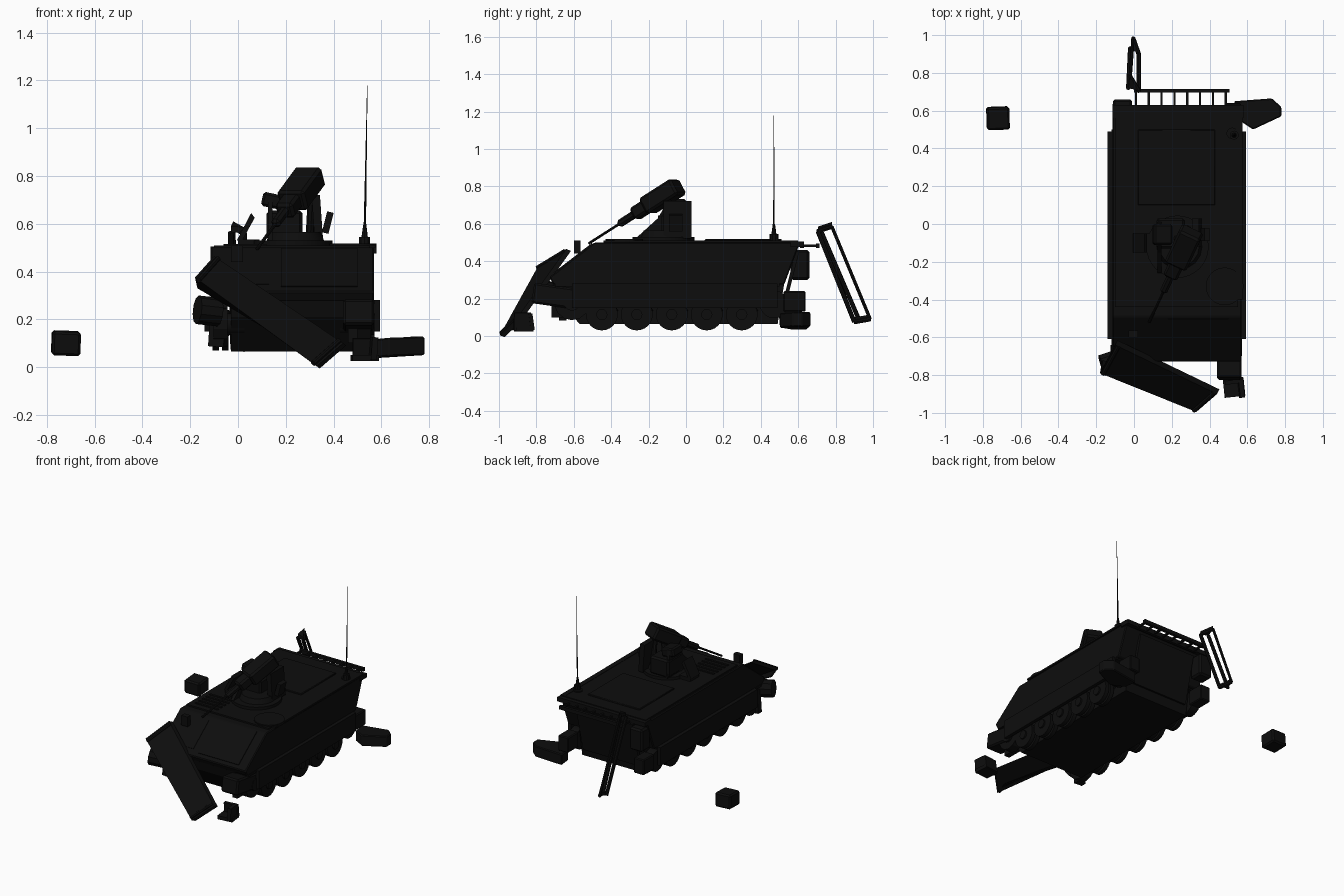
import bpy, bmesh, math
from mathutils import Vector, Matrix

cube = bpy.data.objects.get("Cube")
if cube:
    bpy.data.objects.remove(cube)

soot = bpy.data.materials.new("soot black")
soot.use_nodes = True
COLOUR = (0.004, 0.004, 0.004, 1)
soot.diffuse_color = COLOUR
soot.node_tree.nodes["Principled BSDF"].inputs["Base Color"].default_value = COLOUR
MID = 0.227  # centre line of the vehicle


def finish(name, bm, bevel=0):
    bmesh.ops.recalc_face_normals(bm, faces=bm.faces)
    mesh = bpy.data.meshes.new(name)
    bm.to_mesh(mesh)
    bm.free()
    mesh.materials.append(soot)
    ob = bpy.data.objects.new(name, mesh)
    bpy.context.collection.objects.link(ob)
    if bevel:
        mod = ob.modifiers.new("bevel", "BEVEL")
        mod.width = bevel
        mod.segments = 1
    return ob


def box(name, lo, hi, rot=(0, 0, 0), bevel=0):
    lo, hi = Vector(lo), Vector(hi)
    bm = bmesh.new()
    bmesh.ops.create_cube(bm, size=1)
    ob = finish(name, bm, bevel)
    ob.data.transform(Matrix.Diagonal((*(hi - lo), 1)))
    ob.location = (lo + hi) / 2
    ob.rotation_euler = [math.radians(a) for a in rot]
    return ob


def rod(name, a, b, r, r2=None, sides=8):
    a, b = Vector(a), Vector(b)
    bm = bmesh.new()
    bmesh.ops.create_cone(bm, cap_ends=True, segments=sides, radius1=r,
                          radius2=r if r2 is None else r2, depth=(b - a).length)
    ob = finish(name, bm)
    ob.location = (a + b) / 2
    ob.rotation_mode = "QUATERNION"
    ob.rotation_quaternion = (b - a).to_track_quat("Z", "Y")
    return ob


def prism(name, pts, offset, bevel=0):
    """Extrude a flat polygon of 3D points along an offset."""
    bm = bmesh.new()
    face = bm.faces.new([bm.verts.new(p) for p in pts])
    new = bmesh.ops.extrude_face_region(bm, geom=[face])["geom"]
    bmesh.ops.translate(bm, verts=[v for v in new if isinstance(v, bmesh.types.BMVert)],
                        vec=offset)
    return finish(name, bm, bevel)


def side_prism(name, profile, x0, x1, bevel=0):
    return prism(name, [(x0, y, z) for y, z in profile], (x1 - x0, 0, 0), bevel)


# Hull: wide upper body and narrow lower tub
side_prism("upper_hull", [(-.49, .5), (.61, .5), (.525, .275), (-.71, .275), (-.73, .315)],
           -.115, .57, .006)
side_prism("lower_hull", [(-.71, .28), (-.69, .21), (-.57, .065), (.49, .065), (.525, .28)],
           -.03, .48)
box("roof_plate", (-.1, -.44, .497), (.55, .6, .51))
box("rear_roof_lip", (-.115, .56, .475), (.58, .63, .505))
box("cargo_hatch", (.02, .1, .505), (.43, .5, .518), bevel=.004)
box("rear_ramp", (.0, .545, .12), (.45, .565, .46), rot=(-14, 0, 0))

# Glacis fittings
glacis = math.degrees(math.atan2(.185, .24))
box("engine_hatch", (.18, -.73, .402), (.5, -.47, .42), rot=(glacis, 0, 0))
box("driver_plate", (-.08, -.71, .402), (.13, -.49, .417), rot=(glacis, 0, 0))
for i in range(5):
    y = -.4 + i * .04
    box("grille_bar", (-.06, y, .505), (.12, y + .015, .516))
box("periscope", (-.03, -.6, .44), (.02, -.565, .51))

# Running gear on both sides
for s in (-1, 1):
    x = MID + s * .3
    edge = MID + s * .355
    box("side_skirt", (edge - .012, -.61, .15), (edge + .012, .49, .28))
    box("sponson_floor", (MID + s * .3 - .045, -.7, .265), (MID + s * .3 + .045, .5, .28))
    hub = .115 if s > 0 else .155
    for i in range(5):
        y = -.45 + i * .187
        for dx in (-.02, .02):
            rod("road_wheel", (x + dx - .014, y, hub), (x + dx + .014, y, hub), .085, sides=24)
        rod("wheel_hub", (x - .04, y, hub), (x + s * .045, y, hub), .03, sides=12)
        rod("suspension_arm", (MID + s * .25, y + .08, .15), (MID + s * .25, y, hub), .018)
        rod("axle", (MID + s * .2, y, hub), (x, y, hub), .018)
    rod("drive_sprocket", (x - .03, -.61, .18), (x + .03, -.61, .18), .095, sides=14)
    rod("sprocket_hub", (MID + s * .2, -.61, .18), (x + s * .045, -.61, .18), .045, sides=12)
    rod("idler_wheel", (x - .03, .47, .17), (x + .03, .47, .17), .075, sides=20)
    box("rear_bracket", (x - .04, .52, .13), (x + .04, .64, .24), bevel=.006)

# Displaced track parts at the front corners
box("front_left_fender", (.44, -.82, .16), (.57, -.6, .27), rot=(-8, 0, 0), bevel=.01)
box("front_left_drive", (.46, -.72, .1), (.5, -.6, .2))
rod("front_right_drive", (-.17, -.75, .24), (-.08, -.72, .23), .06, sides=10)
box("front_right_flap", (-.12, -.68, .085), (-.055, -.64, .25), rot=(0, 4, 0))

# Torn trim board leaning across the nose
board = [(-.18, -.79, .375), (-.1, -.64, .465), (.44, -.9, .1), (.33, -.995, .004)]
prism("trim_board", board, (.012, .025, -.01))
for t in (.03, .97):
    top = Vector(board[1]).lerp(Vector(board[2]), t)
    low = Vector(board[0]).lerp(Vector(board[3]), t)
    rod("board_rib", top, low, .012)
prism("board_fold", [(-.18, -.79, .375), (-.17, -.73, .33), (.335, -.93, .03), (.33, -.995, .004)],
      (.005, .01, .005))

# Turret ring, cupola and shields
rod("turret_ring", (.23, -.12, .5), (.23, -.12, .53), .165, sides=32)
rod("cupola", (.24, -.12, .53), (.24, -.12, .565), .12, .105, sides=16)
box("mount_base", (.12, -.13, .53), (.27, .03, .655), bevel=.012)
box("left_shield", (.315, -.12, .52), (.35, .03, .72), rot=(0, -4, 0))
box("shield_box", (.362, -.09, .56), (.39, -.02, .65), rot=(0, 14, 0))
side_prism("right_shield", [(-.26, .53), (.03, .53), (.0, .72), (-.1, .72), (-.15, .63)],
           .125, .145)
box("sight_box", (.1, -.11, .665), (.2, 0, .725), rot=(0, 12, 0), bevel=.01)
prism("open_hatch", [(-.005, -.15, .53), (.015, -.15, .525), (.07, -.15, .625), (.055, -.15, .645)],
      (0, .1, 0))
box("hatch_hinge", (.0, -.15, .505), (.09, -.05, .535))
for dx in (0, .1):
    rod("mount_arm", (.2 + dx, -.05, .55), (.25 + dx * .6, -.1, .74), .017)

# Gun pointing forward and down
tail, nose = Vector((.3, -.05, .795)), Vector((.08, -.52, .495))
aim = nose - tail


def gun_box(name, t0, t1, w, h, bevel=.012):
    a, b = tail + aim * t0, tail + aim * t1
    ob = box(name, (-w / 2, -h / 2, -(b - a).length / 2), (w / 2, h / 2, (b - a).length / 2),
             bevel=bevel)
    ob.location = (a + b) / 2
    ob.rotation_mode = "QUATERNION"
    ob.rotation_quaternion = aim.to_track_quat("Z", "Y")


gun_box("gun_breech", -.02, .34, .125, .095)
gun_box("gun_receiver", .3, .48, .08, .07)
gun_box("gun_sleeve", .45, .66, .04, .04)
rod("gun_barrel", tail + aim * .6, nose, .007)

# Roof hatches and edge rail
for name, x, y, r in (("driver_hatch", .48, -.33, .1), ("vent_cap", .52, .48, .03)):
    rod(name, (x, y, .5), (x, y, .518), r, sides=24)
box("roof_rail", (.54, -.4, .5), (.575, .6, .512))

# Whip antenna
rod("antenna_base", (.53, .47, .5), (.53, .47, .545), .024, sides=10)
rod("antenna_spring", (.53, .47, .54), (.531, .47, .6), .014, .006)
rod("antenna_whip", (.531, .47, .59), (.54, .47, 1.1), .005, .0015, 6)
rod("antenna_tip", (.54, .47, 1.1), (.541, .47, 1.178), .0015, .001, 6)

# Rear rack with rungs
for y in (.62, .705):
    box("rack_rail", (.0, y - .01, .47), (.505, y + .01, .495))
for i in range(8):
    x = .01 + i * .068
    box("rack_rung", (x - .006, .6, .477), (x + .006, .705, .49))

# Fallen rack leaning behind the hull
rails = [((.025, .705, .56), (.025, .9, .075), .012), ((-.02, .78, .585), (-.005, .985, .09), .009),
         ((-.03, .72, .565), (-.02, .93, .075), .012)]
for a, b, r in rails:
    rod("fallen_rail", a, b, r)
for k, z in ((0, .008), (1, -.005)):
    a, b, c = [Vector(rail[k]) for rail in rails]
    prism("fallen_cap", [a, b, c], (0, 0, .025))
    rod("fallen_edge", a, b, .012)

# Rear boxes: one attached, others thrown clear
box("rear_tank", (-.112, .56, .3), (-.01, .66, .46), bevel=.012)
prism("loose_tank", [(.53, .65, .035), (.73, .665, .05), (.78, .62, .05), (.78, .57, .05),
                     (.63, .5, .045), (.54, .56, .035)], (0, 0, .078), .006)
box("loose_crate", (-.78, .5, .05), (-.66, .62, .15), rot=(3, 2, 2), bevel=.01)
box("debris_foot", (.475, -.915, .025), (.585, -.82, .05), rot=(0, 0, 6))
box("debris_plate", (.555, -.92, .03), (.58, -.83, .125), rot=(0, 4, 6))
box("debris_back", (.48, -.84, .03), (.58, -.82, .12), rot=(8, 0, 6))

# Smooth round parts while keeping sharp edges
bpy.ops.object.select_all(action="DESELECT")
for ob in bpy.context.scene.objects:
    if ob.type == "MESH" and any(w in ob.name for w in ("wheel", "ring", "cupola", "hatch", "hub")):
        ob.select_set(True)
        bpy.context.view_layer.objects.active = ob
bpy.ops.object.shade_smooth_by_angle(angle=math.radians(35))
